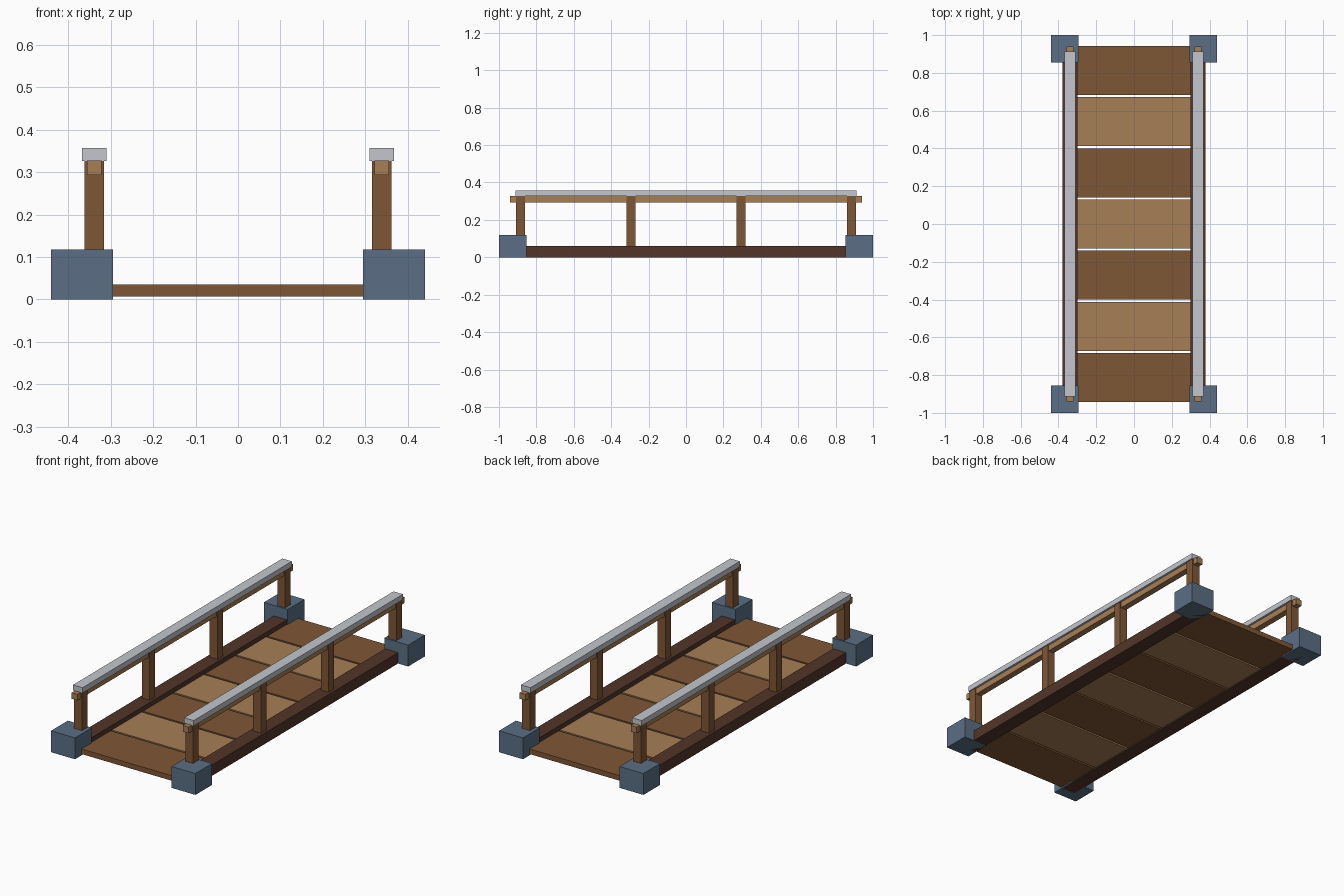
import bpy

if "Cube" in bpy.data.objects:
    bpy.data.objects.remove(bpy.data.objects["Cube"])


def material(name, rgb):
    """Flat colour from 0-255 sRGB values."""
    m = bpy.data.materials.new(name)
    lin = [((c / 255 + 0.055) / 1.055) ** 2.4 for c in rgb]
    m.diffuse_color = (*lin, 1.0)
    m.use_nodes = True
    m.node_tree.nodes["Principled BSDF"].inputs["Base Color"].default_value = m.diffuse_color
    return m


STONE = material("blue_grey_stone", (91, 111, 133))
WOOD = material("brown_wood", (127, 87, 54))
LIGHT = material("light_wood", (166, 126, 86))
DARK = material("dark_wood", (82, 53, 41))
CAP = material("pale_grey", (195, 198, 204))


def box(name, x, y, z, mat):
    """Box from (min, max) pairs on each axis."""
    bpy.ops.mesh.primitive_cube_add(size=1)
    ob = bpy.context.object
    ob.name = name
    for v in ob.data.vertices:
        v.co = [r[1] if c > 0 else r[0] for c, r in zip(v.co, (x, y, z))]
    ob.data.materials.append(mat)
    return ob


def around(centre, width):
    return (centre - width / 2, centre + width / 2)


# Deck planks, alternating in colour
for i in range(-3, 4):
    box(f"deck_plank_{i + 4}", (-0.30, 0.30), around(i * 0.271, 0.26),
        (0.007, 0.035), WOOD if i % 2 else LIGHT)

for side, sx in (("left", -1), ("right", 1)):
    cx = sx * 0.339
    # Side beam along the deck
    box(f"{side}_side_beam", around(cx, 0.08), (-0.94, 0.94), (0.0, 0.06), DARK)
    # Railing posts
    for n, y in enumerate((-0.886, -0.295, 0.295, 0.886), 1):
        box(f"{side}_post_{n}", around(cx, 0.047), around(y, 0.048),
            (0.05, 0.327), WOOD)
    # Handrail with its pale cap
    box(f"{side}_handrail", around(cx, 0.035), (-0.94, 0.94), (0.294, 0.328), LIGHT)
    box(f"{side}_handrail_cap", around(cx, 0.058), (-0.912, 0.912),
        (0.327, 0.357), CAP)
    # Corner footings
    for end, sy in (("front", -1), ("back", 1)):
        box(f"{side}_{end}_footing", around(sx * 0.3675, 0.146),
            around(sy * 0.927, 0.146), (0.0, 0.118), STONE)
